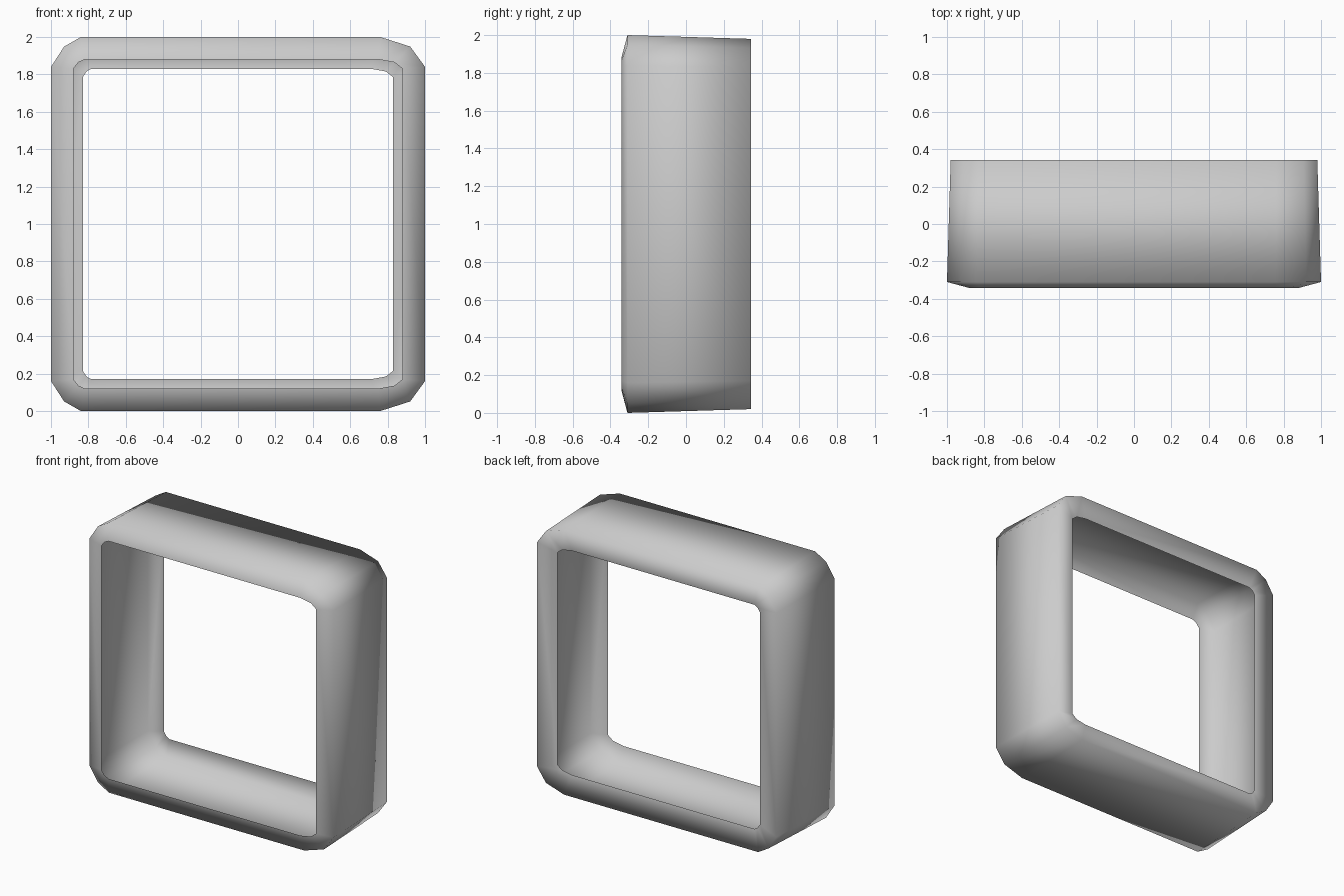
import bpy, bmesh

if "Cube" in bpy.data.objects:
    bpy.data.objects.remove(bpy.data.objects["Cube"])

# One rounded-square loop: half size, depth position, corner cuts (left, right along x, vertical)
def loop(half, y, left, right, vert):
    top = [(-half, half - vert),
           (-half + left * 0.44, half - vert * 0.32),
           (-half + left, half),
           (half - right, half),
           (half - right * 0.33, half - vert * 0.32),
           (half, half - vert)]
    bottom = [(x, -z) for x, z in reversed(top)]
    return [(x, y, z + 1.0) for x, z in top + bottom]

# Channel section, open towards the hole: front lip, outer front, outer back, back lip
section = [
    loop(0.88, -0.342, 0.06, 0.13, 0.05),
    loop(1.00, -0.31, 0.16, 0.24, 0.16),
    loop(0.98, 0.343, 0.15, 0.22, 0.15),
    loop(0.83, 0.32, 0.045, 0.12, 0.045),
]

# Skin the four loops into a thin shell, normals outward
bm = bmesh.new()
rings = [[bm.verts.new(p) for p in ring] for ring in section]
for ring, nxt in zip(rings, rings[1:]):
    for j in range(len(ring)):
        k = (j + 1) % len(ring)
        bm.faces.new((ring[j], nxt[j], nxt[k], ring[k])).smooth = True
bm.normal_update()
top_face = max(bm.faces, key=lambda f: abs(f.normal.z) * f.calc_center_median().z)
if top_face.normal.z < 0:
    bmesh.ops.reverse_faces(bm, faces=bm.faces)

mesh = bpy.data.meshes.new("channel_frame")
bm.to_mesh(mesh)
bm.free()
frame = bpy.data.objects.new("channel_frame", mesh)
bpy.context.collection.objects.link(frame)
